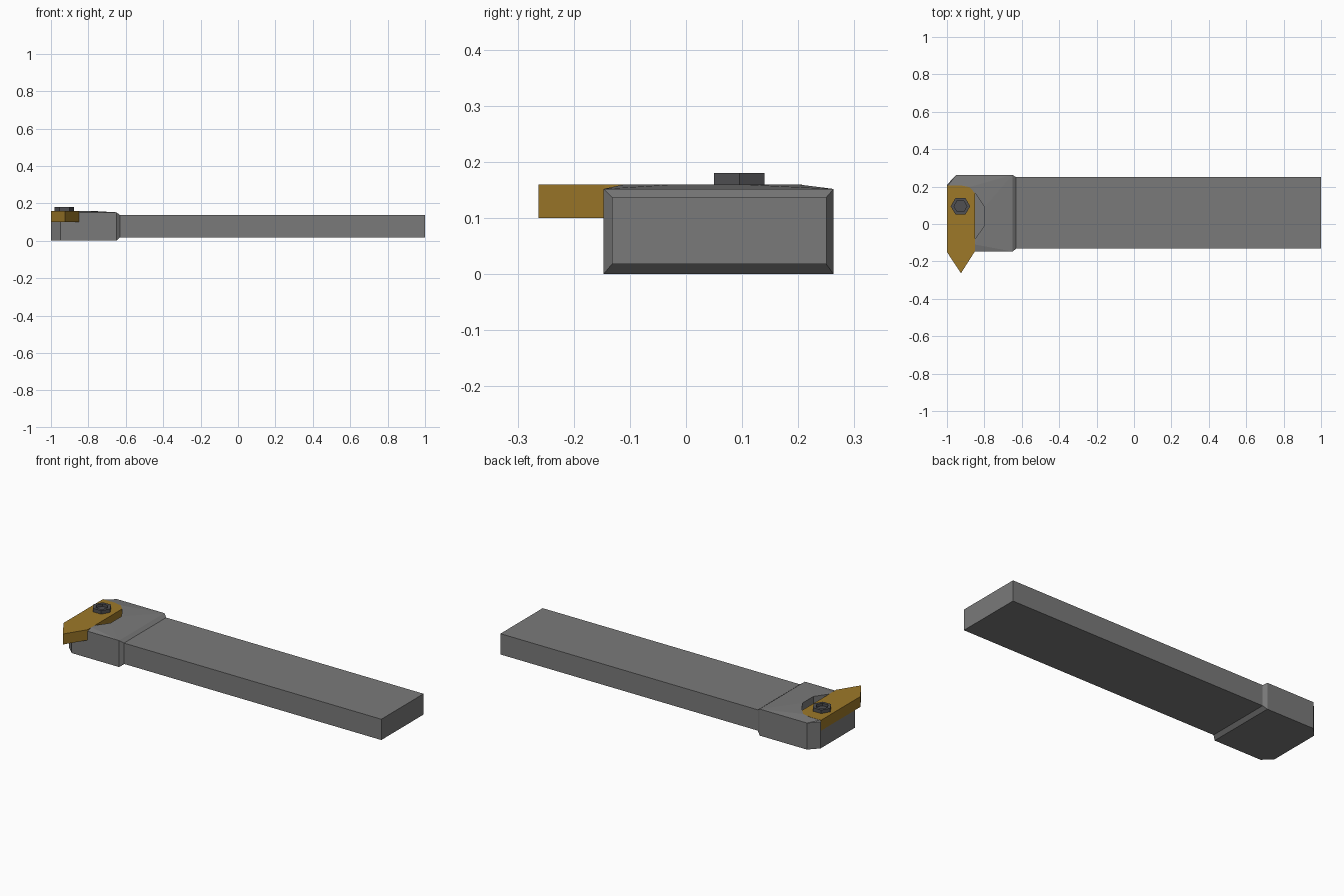
import bpy, bmesh, math

if "Cube" in bpy.data.objects:
    bpy.data.objects.remove(bpy.data.objects["Cube"])


def finish(name, bm, color=None):
    bmesh.ops.recalc_face_normals(bm, faces=bm.faces)
    mesh = bpy.data.meshes.new(name)
    bm.to_mesh(mesh)
    bm.free()
    obj = bpy.data.objects.new(name, mesh)
    bpy.context.collection.objects.link(obj)
    if color:
        mat = bpy.data.materials.new(name + "_finish")
        mat.diffuse_color = (*color, 1)
        mat.use_nodes = True
        mat.node_tree.nodes["Principled BSDF"].inputs["Base Color"].default_value = mat.diffuse_color
        mesh.materials.append(mat)
    return obj


def prism(name, outline, z0, z1, color=None):
    bm = bmesh.new()
    face = bm.faces.new([bm.verts.new((x, y, z0)) for x, y in outline])
    ext = bmesh.ops.extrude_face_region(bm, geom=[face])
    for v in ext["geom"]:
        if isinstance(v, bmesh.types.BMVert):
            v.co.z = z1
    return finish(name, bm, color)


def cut(obj, cutter):
    mod = obj.modifiers.new("cut", "BOOLEAN")
    mod.operation = "DIFFERENCE"
    mod.solver = "EXACT"
    mod.object = cutter
    cutter.hide_render = True
    bpy.context.view_layer.objects.active = obj
    bpy.ops.object.modifier_apply(modifier=mod.name)
    bpy.data.objects.remove(cutter)


def hexagon(cx, cy, r):
    return [(cx + r * math.cos(math.pi / 3 * i), cy + r * math.sin(math.pi / 3 * i))
            for i in range(6)]


STEEL = (0.195, 0.195, 0.195)

# Long rectangular shank
prism("shank", [(-0.63, -0.132), (1, -0.132), (1, 0.25), (-0.63, 0.25)],
      0.018, 0.137, STEEL)

# Head block: clipped corners, crowned top, bevelled step down to the shank
outer = [(-1, -0.1), (-0.95, -0.147), (-0.65, -0.147),
         (-0.65, 0.263), (-0.95, 0.263), (-1, 0.21)]
crown = [(-0.999, 0.2), (-0.87, 0.2), (-0.79, 0.1),
         (-0.79, -0.02), (-0.85, -0.11), (-0.999, -0.09)]
bm = bmesh.new()
points = [(x, y, z) for x, y in outer for z in (0, 0.152)]
points += [(x, y, 0.16) for x, y in crown]
points += [(-0.63, y, z) for y in (-0.132, 0.25) for z in (0.018, 0.137)]
for p in points:
    bm.verts.new(p)
bmesh.ops.convex_hull(bm, input=bm.verts)
bmesh.ops.dissolve_limit(bm, angle_limit=0.005, verts=bm.verts, edges=bm.edges)
head = finish("head", bm, STEEL)

# Insert seat with the relief recess beside it
pocket = [(-1.1, -0.3), (-0.85, -0.3), (-0.85, -0.08), (-0.8, -0.01), (-0.8, 0.09),
          (-0.85, 0.165), (-0.88, 0.197), (-0.93, 0.207), (-1.1, 0.207)]
cut(head, prism("pocket_cutter", pocket, 0.1, 0.3))

# Pointed cutting insert
tip = [(-1, -0.15), (-0.925, -0.263), (-0.85, -0.145), (-0.85, 0.165),
       (-0.88, 0.197), (-0.93, 0.207), (-1, 0.207)]
prism("cutting_insert", tip, 0.1, 0.16, (0.34, 0.19, 0.022))

# Clamping screw with a hex socket
screw = prism("clamp_screw", hexagon(-0.928, 0.095, 0.052), 0.155, 0.18, (0.08, 0.08, 0.085))
cut(screw, prism("socket_cutter", hexagon(-0.928, 0.095, 0.034), 0.165, 0.2))
